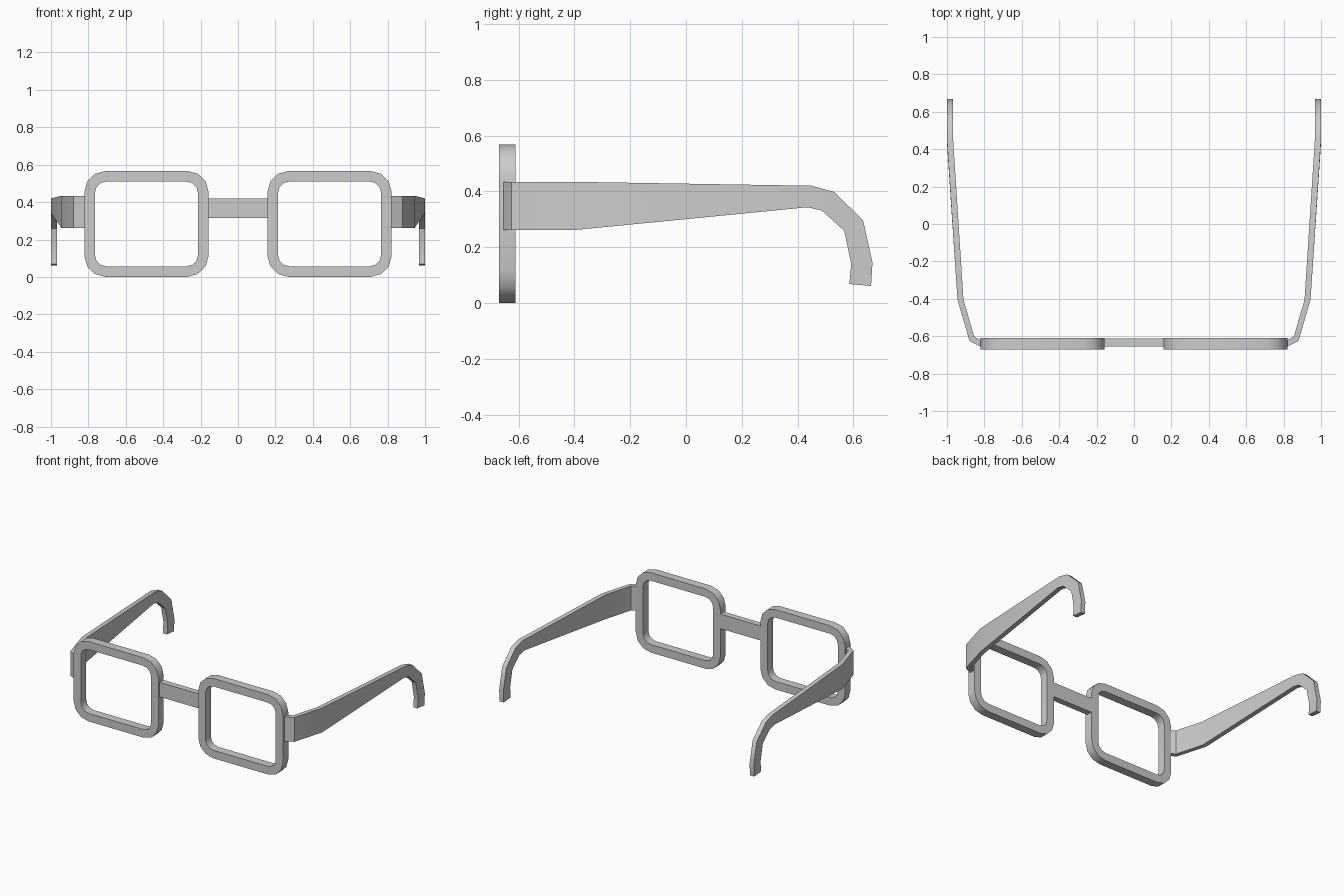
import bpy
import math
from mathutils import Vector

if "Cube" in bpy.data.objects:
    bpy.data.objects.remove(bpy.data.objects["Cube"])


def make_object(name, verts, faces, mirror=True):
    mesh = bpy.data.meshes.new(name)
    mesh.from_pydata(verts, [], faces)
    import bmesh
    bm = bmesh.new()
    bm.from_mesh(mesh)
    bmesh.ops.recalc_face_normals(bm, faces=bm.faces)
    bm.to_mesh(mesh)
    bm.free()
    obj = bpy.data.objects.new(name, mesh)
    bpy.context.collection.objects.link(obj)
    bpy.ops.object.select_all(action='DESELECT')
    obj.select_set(True)
    bpy.context.view_layer.objects.active = obj
    bpy.ops.object.shade_smooth_by_angle(angle=math.radians(35))
    if mirror:
        mod = obj.modifiers.new("Mirror", 'MIRROR')
        mod.use_mirror_merge = False
    return obj


def rounded_rect(x0, x1, z0, z1, r, y, seg=3):
    corners = [(x1 - r, z1 - r), (x0 + r, z1 - r), (x0 + r, z0 + r), (x1 - r, z0 + r)]
    pts = []
    for i, (cx, cz) in enumerate(corners):
        for s in range(seg + 1):
            a = math.radians(90 * (i + s / seg))
            pts.append(Vector((cx + r * math.cos(a), y, cz + r * math.sin(a))))
    return pts


# Lens rims: four rounded loops joined into a square-section ring
outer = (0.157, 0.822, 0.0, 0.567, 0.115)
inner = (0.214, 0.765, 0.057, 0.51, 0.06)
loops = [rounded_rect(*outer, -0.67), rounded_rect(*outer, -0.61),
         rounded_rect(*inner, -0.61), rounded_rect(*inner, -0.67)]
n = len(loops[0])
faces = []
for k in range(4):
    m = (k + 1) % 4
    for i in range(n):
        j = (i + 1) % n
        faces.append((k * n + i, k * n + j, m * n + j, m * n + i))
make_object("lens_rims", [p for loop in loops for p in loop], faces)

# Nose bridge: plain bar between the rims
verts = [(x, y, z) for x in (-0.165, 0.165) for y in (-0.655, -0.612) for z in (0.315, 0.418)]
make_object("nose_bridge", verts,
            [(0, 1, 3, 2), (4, 6, 7, 5), (0, 4, 5, 1), (2, 3, 7, 6), (0, 2, 6, 4), (1, 5, 7, 3)],
            mirror=False)

# Temple arms: outer x, inner x, inner y shift, top edge (y, z), bottom edge (y, z)
stations = [
    (0.810, 0.810, 0.034, (-0.660, 0.434), (-0.660, 0.261)),
    (0.880, 0.855, 0.023, (-0.625, 0.434), (-0.625, 0.261)),
    (0.944, 0.912, 0.000, (-0.403, 0.434), (-0.403, 0.261)),
    (1.000, 0.967, 0.000, (0.450, 0.420), (0.435, 0.343)),
    (1.000, 0.967, 0.000, (0.530, 0.398), (0.487, 0.331)),
    (1.000, 0.967, 0.000, (0.634, 0.297), (0.567, 0.258)),
    (1.000, 0.967, 0.000, (0.668, 0.145), (0.592, 0.140)),
    (1.000, 0.967, 0.000, (0.663, 0.061), (0.585, 0.068)),
]
verts, faces = [], [(0, 1, 2, 3)]
for xo, xi, dy, (yt, zt), (yb, zb) in stations:
    verts += [(xo, yt, zt), (xo, yb, zb), (xi, yb + dy, zb), (xi, yt + dy, zt)]
for s in range(len(stations) - 1):
    for i in range(4):
        j = (i + 1) % 4
        faces.append((4 * s + i, 4 * s + j, 4 * s + 4 + j, 4 * s + 4 + i))
e = 4 * (len(stations) - 1)
faces.append((e, e + 1, e + 2, e + 3))
make_object("temple_arms", verts, faces)
